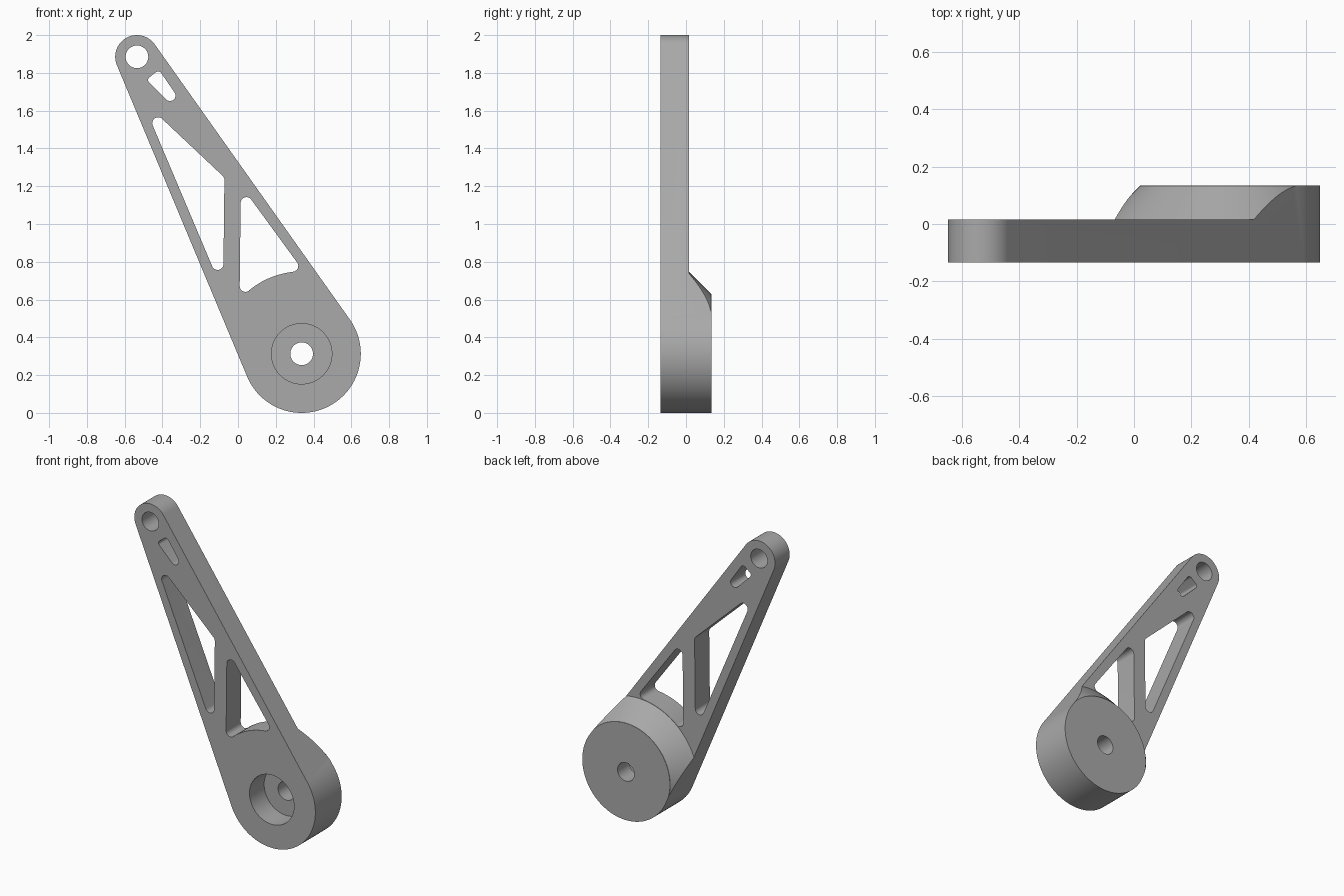
import bpy, bmesh, math
from mathutils import Vector

cube = bpy.data.objects.get("Cube")
if cube:
    bpy.data.objects.remove(cube, do_unlink=True)

FRONT, STEP, BACK = -0.135, 0.015, 0.135
PIVOT, TIP = (0.337, 0.313), (-0.535, 1.885)

grey = bpy.data.materials.new("plain grey")
grey.use_nodes = True
grey.diffuse_color = (0.4, 0.4, 0.4, 1)
grey.node_tree.nodes["Principled BSDF"].inputs["Base Color"].default_value = (0.4, 0.4, 0.4, 1)


def add_object(name, bm):
    bmesh.ops.recalc_face_normals(bm, faces=bm.faces)
    mesh = bpy.data.meshes.new(name)
    bm.to_mesh(mesh)
    bm.free()
    mesh.materials.append(grey)
    obj = bpy.data.objects.new(name, mesh)
    bpy.context.collection.objects.link(obj)
    return obj


def belt(circles):
    """Outline wrapped round (x, z, radius) circles; a negative radius is a concave arc."""
    n = len(circles)
    angles = []
    for i in range(n):
        (x1, z1, r1), (x2, z2, r2) = circles[i], circles[(i + 1) % n]
        dx, dz = x2 - x1, z2 - z1
        ratio = max(-1, min(1, (r1 - r2) / math.hypot(dx, dz)))
        angles.append(math.atan2(dz, dx) - math.acos(ratio))
    points = []
    for i, (x, z, r) in enumerate(circles):
        sweep = (angles[i] - angles[i - 1]) % math.tau
        if r < 0:
            sweep -= math.tau
        steps = max(4, math.ceil(abs(sweep) * (20 if abs(r) > 0.1 else 8)))
        for k in range(steps + 1):
            a = angles[i - 1] + sweep * k / steps
            points.append((x + r * math.cos(a), z + r * math.sin(a)))
    return points


def disc(centre, radius, n=64):
    return [(centre[0] + radius * math.cos(math.tau * k / n),
             centre[1] + radius * math.sin(math.tau * k / n)) for k in range(n)]


def prism(name, points, y0, y1):
    bm = bmesh.new()
    face = bm.faces.new([bm.verts.new((x, y0, z)) for x, z in points])
    new = bmesh.ops.extrude_face_region(bm, geom=[face])["geom"]
    bmesh.ops.translate(bm, vec=Vector((0, y1 - y0, 0)),
                        verts=[v for v in new if isinstance(v, bmesh.types.BMVert)])
    return add_object(name, bm)


def lathe_ring(name, profile, n=128):
    """Closed (radius, y) profile spun about the pivot axis."""
    bm = bmesh.new()
    loops = [[bm.verts.new((x, y, z)) for x, z in disc(PIVOT, r, n)] for r, y in profile]
    for i, loop in enumerate(loops):
        prev = loops[i - 1]
        for k in range(n):
            m = (k + 1) % n
            bm.faces.new((prev[k], prev[m], loop[m], loop[k]))
    return add_object(name, bm)


# Tapered arm, full depth of the boss
arm = prism("lever_arm", belt([(*PIVOT, 0.313), (*TIP, 0.115)]), FRONT, BACK)

# Back relief leaving a conical shoulder, then lightening windows and bores
cutters = [
    lathe_ring("back_relief", [(3, STEP), (0.434, STEP), (0.316, BACK - 0.002),
                               (0.316, 0.2), (3, 0.2)]),
    prism("long_window", belt([(-0.423, 1.534, 0.031), (-0.108, 0.788, 0.031),
                               (-0.103, 1.233, 0.031)]), -0.3, 0.3),
    prism("arched_window", belt([(0.045, 1.111, 0.031), (0.04, 0.672, 0.031),
                                 (*PIVOT, -0.436), (0.288, 0.778, 0.031)]), -0.3, 0.3),
    prism("small_window", belt([(-0.458, 1.762, 0.018), (-0.36, 1.68, 0.029),
                                (-0.423, 1.786, 0.021)]), -0.3, 0.3),
    prism("tip_hole", disc(TIP, 0.06), -0.3, 0.3),
    prism("pivot_hole", disc(PIVOT, 0.06), -0.3, 0.3),
    prism("counterbore", disc(PIVOT, 0.16), -0.3, STEP),
]

bpy.ops.object.select_all(action="DESELECT")
bpy.context.view_layer.objects.active = arm
arm.select_set(True)
for cutter in cutters:
    cutter.hide_render = True
    mod = arm.modifiers.new(cutter.name, "BOOLEAN")
    mod.operation, mod.solver, mod.object = "DIFFERENCE", "EXACT", cutter
    bpy.ops.object.modifier_apply(modifier=mod.name)
    bpy.data.objects.remove(cutter, do_unlink=True)

bpy.ops.object.shade_smooth_by_angle(angle=math.radians(25))
